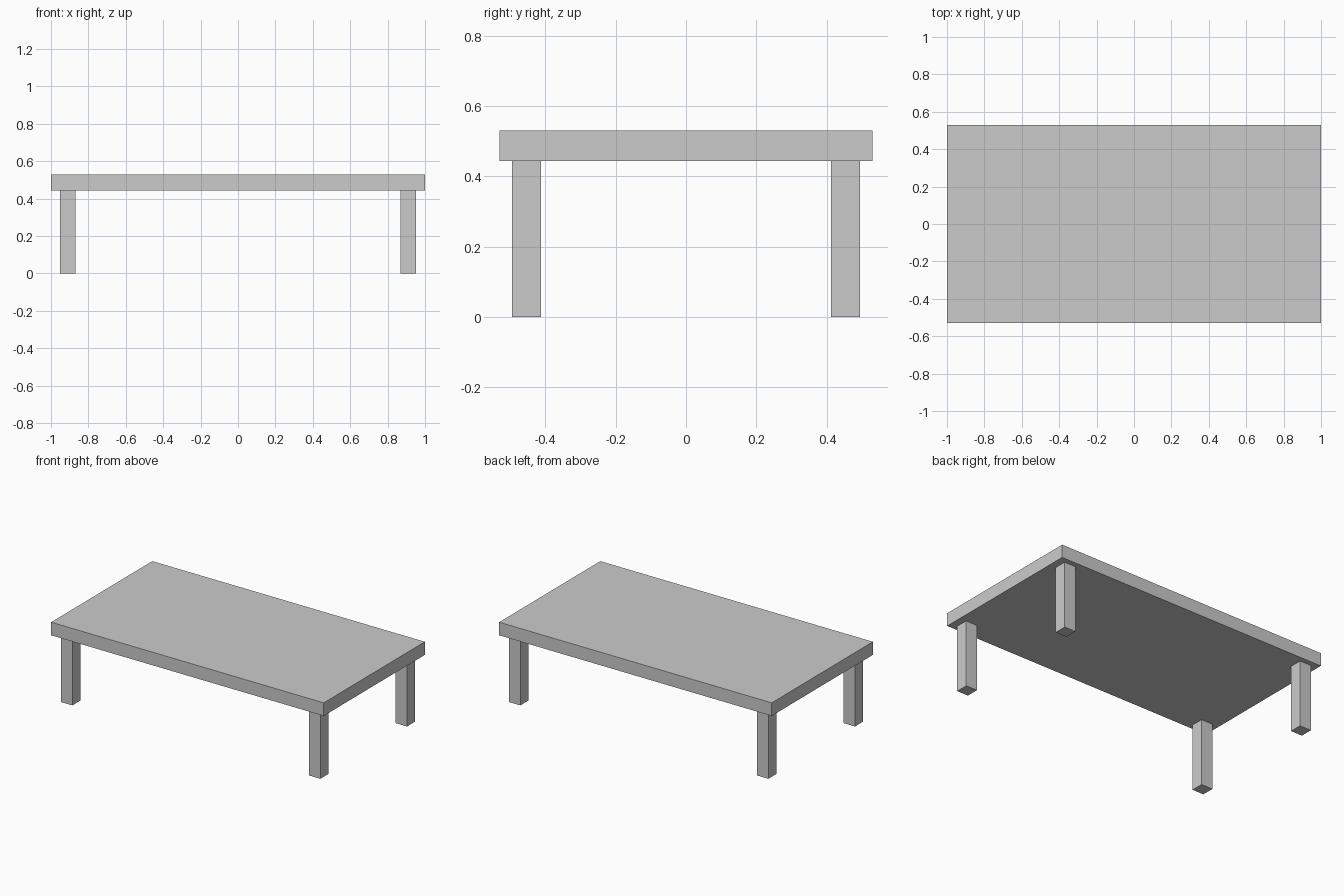
import bpy

if "Cube" in bpy.data.objects:
    bpy.data.objects.remove(bpy.data.objects["Cube"])


def box(name, center, size):
    bpy.ops.mesh.primitive_cube_add(size=1, location=center)
    obj = bpy.context.object
    obj.name = name
    obj.scale = size
    bpy.ops.object.transform_apply(location=False, rotation=False, scale=True)
    return obj


HEIGHT, LEG_HEIGHT, LEG = 0.53, 0.443, 0.083
LEG_X, LEG_Y = 0.91, 0.454

# Table top slab
box("table_top", (0, 0, (HEIGHT + LEG_HEIGHT) / 2), (2.0, 1.06, HEIGHT - LEG_HEIGHT))

# Four square legs, inset from the corners
for side, sx in (("left", -1), ("right", 1)):
    for end, sy in (("front", -1), ("back", 1)):
        box(f"{end}_{side}_leg", (sx * LEG_X, sy * LEG_Y, LEG_HEIGHT / 2), (LEG, LEG, LEG_HEIGHT))
